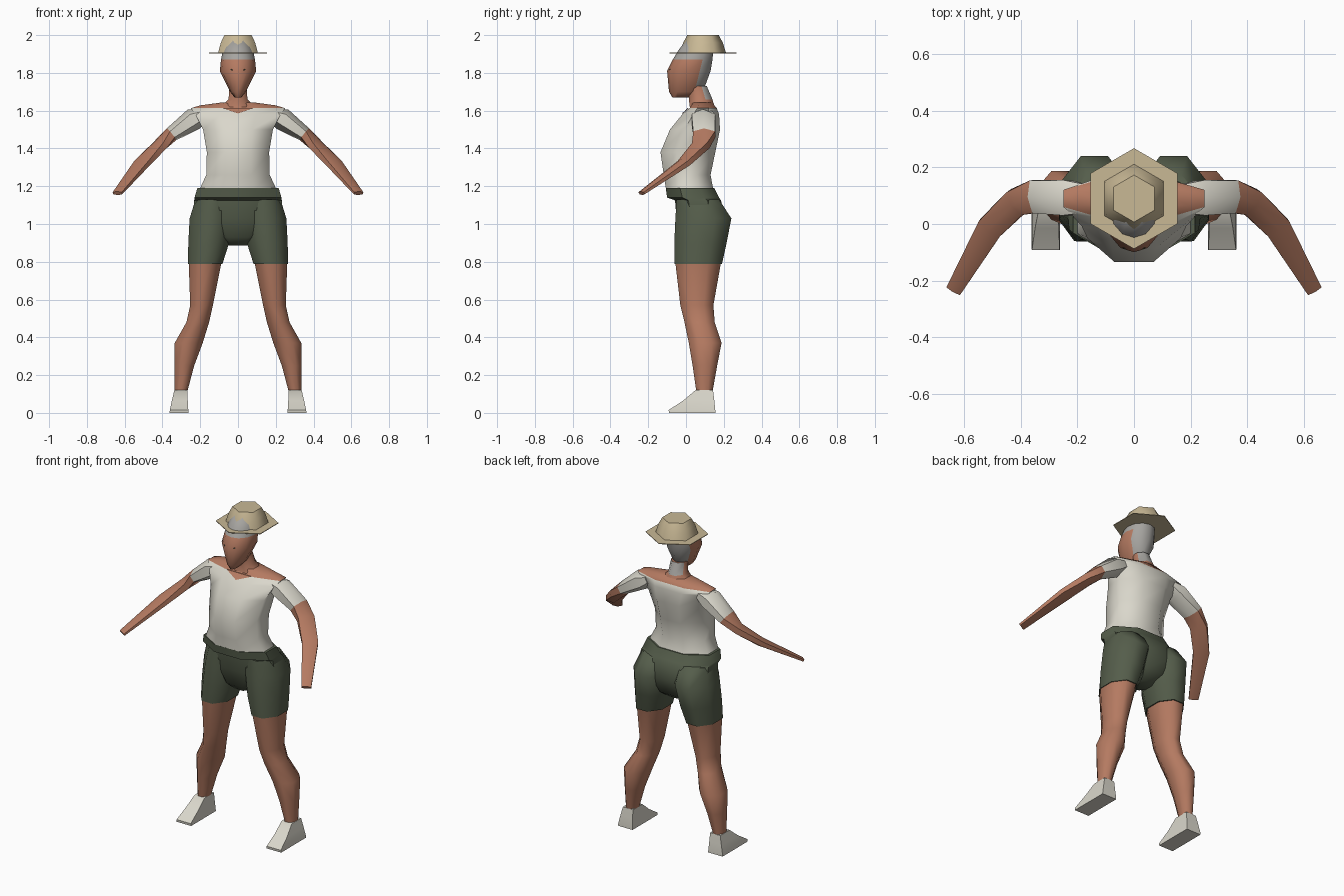
import bpy, math
from mathutils import Vector

cube = bpy.data.objects.get("Cube")
if cube:
    bpy.data.objects.remove(cube, do_unlink=True)


def material(name, r, g, b):
    m = bpy.data.materials.new(name)
    m.use_nodes = True
    m.diffuse_color = (r, g, b, 1)
    m.node_tree.nodes["Principled BSDF"].inputs["Base Color"].default_value = (r, g, b, 1)
    return m


skin = material("skin", .46, .195, .12)
cloth = material("off_white", .70, .68, .60)
shorts = material("olive_green", .09, .11, .07)
straw = material("straw", .58, .48, .30)
hair = material("grey_hair", .38, .37, .35)
dark = material("dark_eye", .05, .06, .04)


def ring(center, u, v, sides, flat):
    """Polygon around center; a flat ring has an edge, not a corner, in front."""
    shift, grow = (.5, 1 / math.cos(math.pi / sides)) if flat else (0, 1)
    turns = [(i + shift) * math.tau / sides for i in range(sides)]
    return [center + grow * (u * math.sin(a) - v * math.cos(a)) for a in turns]


def level(z, w, front, back, cx=0, sides=8, flat=True):
    """Horizontal ring from half width, front y and back y."""
    return ring(Vector((cx, (front + back) / 2, z)), Vector((w, 0, 0)),
                Vector((0, (back - front) / 2, 0)), sides, flat)


def loft(name, rings, mats, rule=None, mirror=False, caps=True, angle=60):
    """Skin rings into a tube; rule(segment, center) picks the material slot."""
    n = len(rings[0])
    verts = [p for r in rings for p in r]
    faces, segs = [], []
    for s in range(len(rings) - 1):
        for i in range(n):
            j = (i + 1) % n
            faces.append((s * n + i, s * n + j, (s + 1) * n + j, (s + 1) * n + i))
            segs.append(s)
    if caps:
        faces += [tuple(range(n))[::-1], tuple(range(len(verts) - n, len(verts)))]
        segs += [0, len(rings) - 2]
    me = bpy.data.meshes.new(name)
    me.from_pydata(verts, [], faces)
    for m in mats:
        me.materials.append(m)
    if rule:
        for p, s in zip(me.polygons, segs):
            p.material_index = int(rule(s, p.center))
    ob = bpy.data.objects.new(name, me)
    bpy.context.collection.objects.link(ob)
    bpy.ops.object.select_all(action='DESELECT')
    ob.select_set(True)
    bpy.context.view_layer.objects.active = ob
    bpy.ops.object.mode_set(mode='EDIT')
    bpy.ops.mesh.select_all(action='SELECT')
    bpy.ops.mesh.normals_make_consistent(inside=False)
    bpy.ops.object.mode_set(mode='OBJECT')
    bpy.ops.object.shade_smooth_by_angle(angle=math.radians(angle))
    if mirror:
        ob.modifiers.new("mirror", 'MIRROR').use_mirror_merge = False
    return ob


# Shirt body with bare shoulder tops
torso = [(1.18, .205, -.105, .145), (1.26, .168, -.118, .13), (1.38, .165, -.135, .155),
         (1.5, .185, -.085, .18), (1.58, .225, -.02, .175), (1.613, .25, .018, .163),
         (1.628, .2, .03, .15), (1.643, .09, .035, .145)]
loft("shirt_body", [level(*t) for t in torso], [cloth, skin], lambda s, c: s > 4)

# Open neckline as a thin plate
neckline = [Vector((-.085, .011, 1.615)), Vector((.085, .011, 1.615)), Vector((0, -.022, 1.585))]
loft("neckline", [neckline, [p + Vector((0, .005, 0)) for p in neckline]], [skin], angle=20)

# Neck, with hair down the nape
neck = [(1.62, .095, .02, .15), (1.66, .05, .015, .14), (1.73, .045, .015, .11)]
loft("neck", [level(*t) for t in neck], [skin, hair], lambda s, c: s == 1 and c.y > .08)

# Head with a pointed chin; hair on the back and the crown
head = [(1.67, .018, -.072, .03), (1.7, .042, -.09, .09), (1.81, .096, -.1, .13),
        (1.87, .09, -.07, .14), (1.92, .08, -.04, .145), (1.98, .05, .005, .12)]
loft("head", [level(*t, sides=12, flat=False) for t in head], [skin, hair],
     lambda s, c: c.y > .06 or s > 2)

# Eyes as small plates on the slanted cheeks
out, along = Vector((.55, -.835, 0)), Vector((.835, .55, 0))
eye_center = Vector((.036, -.083, 1.813))
loft("eye", [ring(eye_center + out * d, along * .009, Vector((0, 0, .007)), 6, False)
             for d in (-.004, .003)], [dark], mirror=True, angle=20)

# Hat: flat six-sided brim and tapered crown
loft("hat_brim", [level(z, r, .09 - r, .09 + r, sides=6, flat=False)
                  for z, r in ((1.903, .178), (1.907, .178))], [straw], angle=30)
loft("hat_crown", [level(z, r, .09 - r, .09 + r, sides=6, flat=False)
                   for z, r in ((1.905, .122), (1.96, .105), (2.0, .083))], [straw])

# Arms: sleeve then bare arm, stations are x, y, z, thickness, breadth
arm = [(.18, .09, 1.58, .035, .06), (.235, .092, 1.555, .06, .072), (.352, .097, 1.475, .04, .067),
       (.415, .078, 1.415, .036, .056), (.508, -.012, 1.322, .027, .053),
       (.638, -.235, 1.163, .012, .032)]
rings = []
for i, (x, y, z, thick, broad) in enumerate(arm):
    a, b = arm[max(i - 1, 0)], arm[min(i + 1, len(arm) - 1)]
    tangent = (Vector(b[:3]) - Vector(a[:3])).normalized()
    side = tangent.cross(Vector((0, 0, 1))).normalized()
    rings.append(ring(Vector((x, y, z)), side * broad, side.cross(tangent) * thick, 6, False))
loft("sleeve_and_arm", rings, [cloth, skin], lambda s, c: s > 1, mirror=True)

# Shorts: hips, then two legs
hips = [(.885, .06, .01, .12), (.93, .13, -.035, .18), (1.03, .24, -.05, .21),
        (1.125, .232, -.058, .185), (1.14, .23, -.1, .175), (1.19, .215, -.107, .15)]
loft("shorts_hips", [level(*t) for t in hips], [shorts])
short_leg = [(1.13, .1, -.05, .175, .125), (1.03, .116, -.056, .24, .14),
             (.9, .108, -.062, .215, .155), (.787, .091, -.06, .19, .174)]
loft("shorts_leg", [level(*t) for t in short_leg], [shorts], mirror=True)

# Bare legs
leg = [(.8, .087, -.057, .186, .174), (.57, .06, -.03, .145, .193), (.48, .06, -.008, .152, .213),
       (.37, .074, .015, .188, .261), (.25, .052, .035, .165, .284), (.11, .033, .055, .14, .302)]
loft("leg", [level(*t) for t in leg], [skin], mirror=True)

# Shoes
shoe = [(0, .05, -.09, .155, .312), (.015, .049, -.092, .155, .312),
        (.065, .042, -.015, .15, .308), (.12, .035, .05, .143, .302)]
loft("shoe", [level(*t, sides=4) for t in shoe], [cloth], mirror=True)
